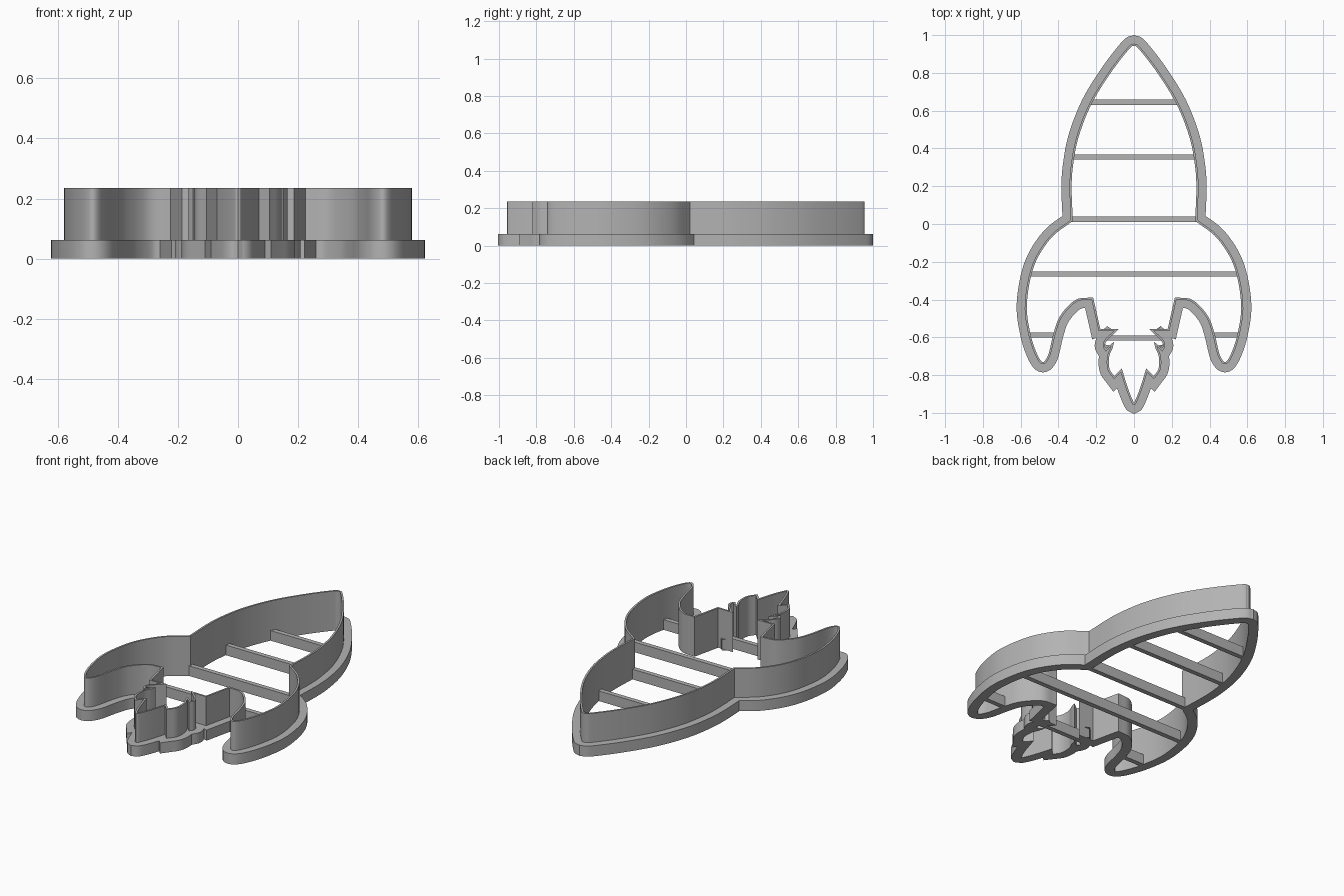
import bpy, bmesh
from mathutils import Vector

if "Cube" in bpy.data.objects:
    bpy.data.objects.remove(bpy.data.objects["Cube"])

grey = bpy.data.materials.new("plain grey")
grey.use_nodes = True
COLOUR = (0.45, 0.45, 0.45, 1)
grey.diffuse_color = COLOUR
grey.node_tree.nodes["Principled BSDF"].inputs["Base Color"].default_value = COLOUR

WALL_H, RIM_H, BAR_H = 0.235, 0.063, 0.06
WALL_T, RIM_W, BAR_W = 0.011, 0.043, 0.028

# Right half of the rocket outline: smooth runs that meet at sharp corners
RUNS = [
    [(0, .955), (.03, .938), (.13, .81), (.235, .64), (.305, .46), (.335, .3), (.341, .18), (.335, .022)],
    [(.335, .022), (.45, -.07), (.54, -.22), (.578, -.42), (.56, -.58), (.52, -.7), (.482, -.742),
     (.445, -.7), (.415, -.58), (.38, -.49), (.305, -.412), (.225, -.4)],
    [(.225, -.4), (.187, -.567)],
    [(.187, -.567), (.105, -.565)],
    [(.105, -.565), (.152, -.61), (.165, -.645), (.15, -.675)],
    [(.15, -.675), (.12, -.645)],
    [(.12, -.645), (.142, -.7), (.14, -.77), (.105, -.822)],
    [(.105, -.822), (.07, -.785)],
    [(.07, -.785), (.04, -.88), (.012, -.947), (0, -.957)],
]


def smooth_run(points, steps=6):
    """Sample a Catmull-Rom curve through the points, without the last one."""
    p = [Vector(q) for q in points]
    if len(p) == 2:
        return p[:1]
    p = [2 * p[0] - p[1]] + p + [2 * p[-1] - p[-2]]
    out = []
    for a, b, c, d in zip(p, p[1:], p[2:], p[3:]):
        for i in range(steps):
            t = i / steps
            out.append(0.5 * (2 * b + (c - a) * t + (2 * a - 5 * b + 4 * c - d) * t ** 2
                              + (3 * b - a - 3 * c + d) * t ** 3))
    return out


def offset(path, dist, limit=2.4):
    """Move a clockwise closed path outwards with limited mitres."""
    out = []
    for i, p in enumerate(path):
        before = (p - path[i - 1]).normalized()
        after = (path[(i + 1) % len(path)] - p).normalized()
        n1, n2 = Vector((-before.y, before.x)), Vector((-after.y, after.x))
        mid = (n1 + n2).normalized()
        out.append(p + mid * dist * min(limit, 1 / max(mid.dot(n1), 0.01)))
    return out


def finish(name, bm):
    mesh = bpy.data.meshes.new(name)
    bm.to_mesh(mesh)
    bm.free()
    mesh.materials.append(grey)
    obj = bpy.data.objects.new(name, mesh)
    bpy.context.collection.objects.link(obj)
    return obj


def band(name, outer, inner, height):
    """Closed strip of rectangular section between two matching paths."""
    bm = bmesh.new()
    rings = [[bm.verts.new((p.x, p.y, z)) for p in path]
             for path, z in ((outer, 0), (outer, height), (inner, height), (inner, 0))]
    n = len(outer)
    for k in range(4):
        a, b = rings[k], rings[(k + 1) % 4]
        for i in range(n):
            j = (i + 1) % n
            bm.faces.new((a[j], a[i], b[i], b[j]))
    obj = finish(name, bm)
    bpy.ops.object.select_all(action="DESELECT")
    obj.select_set(True)
    bpy.context.view_layer.objects.active = obj
    bpy.ops.object.shade_smooth_by_angle(angle=0.5)


def bar(name, x0, x1, y):
    bm = bmesh.new()
    bmesh.ops.create_cube(bm, size=1)
    for v in bm.verts:
        v.co = ((x0 + x1) / 2 + v.co.x * (x1 - x0), y + v.co.y * BAR_W, (v.co.z + 0.5) * BAR_H)
    finish(name, bm)


# Whole outline: right half, then its mirror image
half = [p for run in RUNS for p in smooth_run(run)]
half.append(Vector(RUNS[-1][-1]))
outline = half + [Vector((-p.x, p.y)) for p in reversed(half[1:-1])]

# Thin cutting wall and wide foot rim
inside = offset(outline, -WALL_T)
band("cutting_wall", outline, inside, WALL_H)
band("foot_rim", offset(outline, RIM_W), outline, RIM_H)

# Cross bars that brace the wall
for name, reach, y in (("nose_bar", .23, .645), ("upper_bar", .322, .355), ("waist_bar", .333, .025),
                       ("lower_bar", .55, -.265), ("flame_bar", .15, -.603)):
    bar(name, -reach, reach, y)
bar("left_fin_bar", .42, .553, -.588)
bar("right_fin_bar", -.553, -.42, -.588)
